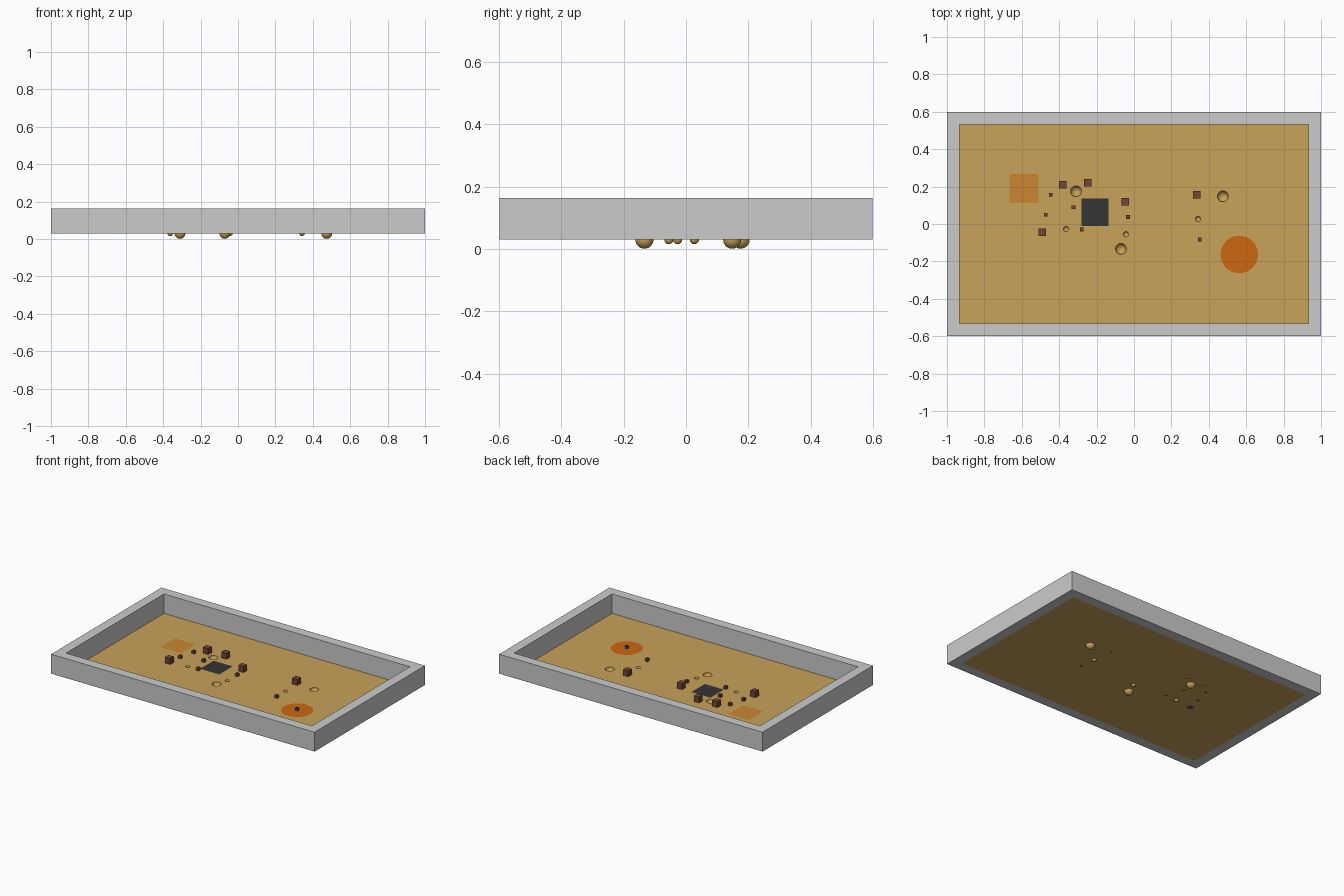
import bpy, bmesh, math

if "Cube" in bpy.data.objects:
    bpy.data.objects.remove(bpy.data.objects["Cube"])

FLOOR = 0.03   # floor level
TOP = 0.163    # wall top
T = 0.067      # wall thickness
HX, HY = 1.0, 0.598


def material(name, rgb):
    m = bpy.data.materials.new(name)
    m.diffuse_color = (*rgb, 1)
    m.use_nodes = True
    m.node_tree.nodes["Principled BSDF"].inputs["Base Color"].default_value = m.diffuse_color
    return m


def finish(name, bm, mat=None):
    me = bpy.data.meshes.new(name)
    bm.to_mesh(me)
    bm.free()
    ob = bpy.data.objects.new(name, me)
    bpy.context.collection.objects.link(ob)
    if mat:
        me.materials.append(mat)
    return ob


def box(name, x0, x1, y0, y1, z0, z1, mat=None, open_ends=False):
    bm = bmesh.new()
    bmesh.ops.create_cube(bm, size=1)
    bmesh.ops.scale(bm, vec=(x1 - x0, y1 - y0, z1 - z0), verts=bm.verts)
    bmesh.ops.translate(bm, vec=((x0 + x1) / 2, (y0 + y1) / 2, (z0 + z1) / 2), verts=bm.verts)
    if open_ends:
        ends = [f for f in bm.faces if abs(f.normal.z) > 0.5]
        bmesh.ops.delete(bm, geom=ends, context='FACES')
    return finish(name, bm, mat)


def patch(name, x, y, r, sides, mat, turn=0):
    bm = bmesh.new()
    pts = [turn + 2 * math.pi * i / sides for i in range(sides)]
    bm.faces.new([bm.verts.new((x + r * math.cos(a), y + r * math.sin(a), FLOOR + 0.0006)) for a in pts])
    return finish(name, bm, mat)


sand = material("sand", (0.58, 0.36, 0.10))
rock = material("rock", (0.17, 0.06, 0.035))
orange = material("orange", (0.60, 0.14, 0.005))
light_orange = material("light_orange", (0.60, 0.24, 0.03))
charcoal = material("charcoal", (0.035, 0.035, 0.035))
blue = material("blue", (0.02, 0.12, 0.6))

# Walls, arranged pinwheel fashion
box("front_wall", -HX + T, HX, -HY, -HY + T, FLOOR, TOP)
box("back_wall", -HX, HX - T, HY - T, HY, FLOOR, TOP)
box("left_wall", -HX, -HX + T, -HY, HY - T, FLOOR, TOP)
box("right_wall", HX - T, HX, -HY + T, HY, FLOOR, TOP)

# Floor sheet with hemispherical pits
pits = [(-0.31, 0.175, 0.029), (-0.07, -0.133, 0.029), (0.475, 0.148, 0.029),
        (-0.363, -0.027, 0.0145), (-0.043, -0.055, 0.0145), (0.342, 0.027, 0.0145)]
SEG, RINGS = 32, 8
bm = bmesh.new()


def loop(points):
    vs = [bm.verts.new(p) for p in points]
    return vs, [bm.edges.new((vs[i - 1], vs[i])) for i in range(len(vs))]


def ring_points(x, y, r, k):
    a = k / RINGS * math.pi / 2
    return [(x + r * math.cos(a) * math.cos(2 * math.pi * i / SEG),
             y + r * math.cos(a) * math.sin(2 * math.pi * i / SEG),
             FLOOR - r * math.sin(a)) for i in range(SEG)]


ix, iy = HX - T, HY - T
_, edges = loop([(-ix, -iy, FLOOR), (ix, -iy, FLOOR), (ix, iy, FLOOR), (-ix, iy, FLOOR)])
rims = []
for p in pits:
    vs, es = loop(ring_points(*p, 0))
    rims.append(vs)
    edges += es
bmesh.ops.triangle_fill(bm, use_beauty=True, use_dissolve=False, edges=edges, normal=(0, 0, 1))
for (x, y, r), prev in zip(pits, rims):
    for k in range(1, RINGS):
        cur = [bm.verts.new(c) for c in ring_points(x, y, r, k)]
        for i in range(SEG):
            bm.faces.new((prev[i - 1], prev[i], cur[i], cur[i - 1])).smooth = True
        prev = cur
    tip = bm.verts.new((x, y, FLOOR - r))
    for i in range(SEG):
        bm.faces.new((prev[i - 1], prev[i], tip)).smooth = True
bm.normal_update()
for f in bm.faces:
    if f.normal.z < 0:
        f.normal_flip()
# keep the pit rims crisp
for e in bm.edges:
    if len(e.link_faces) == 2 and e.link_faces[0].smooth != e.link_faces[1].smooth:
        e.smooth = False
finish("floor", bm, sand)

# Scattered cube rocks
big = [(-0.38, 0.21), (-0.247, 0.22), (-0.048, 0.12), (-0.49, -0.045), (0.335, 0.157)]
small = [(-0.445, 0.157), (-0.323, 0.09), (-0.472, 0.05), (-0.28, -0.03), (-0.032, 0.038), (0.352, -0.083)]
for label, spots, s in (("large_rock", big, 0.04), ("small_rock", small, 0.02)):
    for i, (x, y) in enumerate(spots):
        box(f"{label}_{i + 1}", x - s / 2, x + s / 2, y - s / 2, y + s / 2, FLOOR, FLOOR + s, rock)

# Flat floor markings
patch("start_square", -0.588, 0.19, 0.157 / math.sqrt(2), 4, light_orange, math.pi / 4)
patch("dark_square", -0.208, 0.063, 0.145 / math.sqrt(2), 4, charcoal, math.pi / 4)
patch("target_disc", 0.563, -0.163, 0.1, 48, orange)

# Small open marker in the disc
box("target_marker", 0.554, 0.572, -0.172, -0.154, FLOOR, FLOOR + 0.018, blue, open_ends=True)
